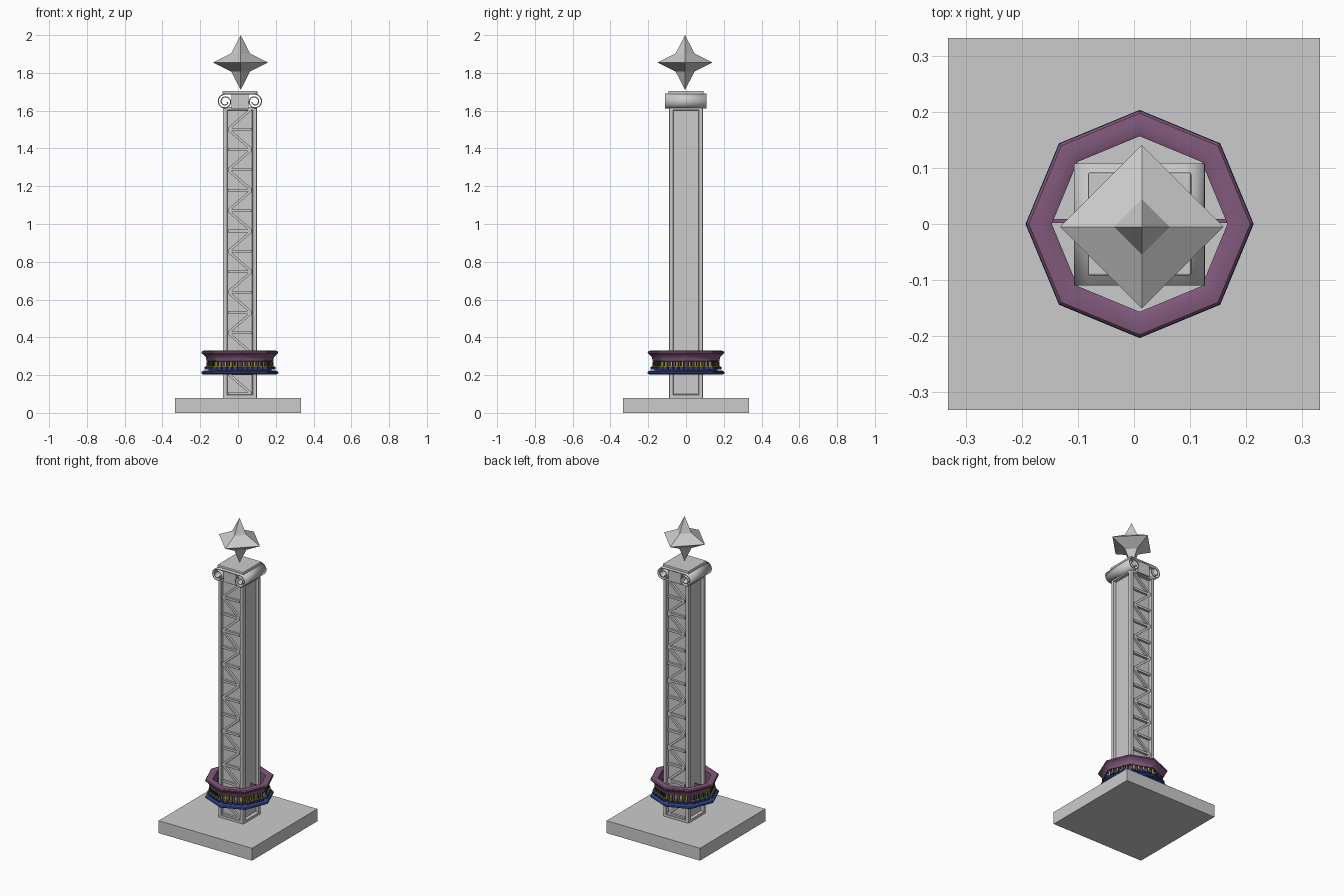
import bpy, bmesh, math
from mathutils import Matrix, Vector

if "Cube" in bpy.data.objects:
    bpy.data.objects.remove(bpy.data.objects["Cube"])

CX = 0.01  # the tower stands slightly right of the plinth centre


def material(name, rgb):
    m = bpy.data.materials.new(name)
    m.diffuse_color = (*rgb, 1)
    m.use_nodes = True
    m.node_tree.nodes["Principled BSDF"].inputs["Base Color"].default_value = m.diffuse_color
    return m


purple = material("purple", (0.22, 0.10, 0.20))
navy = material("navy", (0.03, 0.06, 0.25))
yellow = material("yellow", (0.45, 0.45, 0.06))
dark = material("dark", (0.04, 0.04, 0.05))


def finish(name, bm, mat=None, smooth=None):
    bmesh.ops.recalc_face_normals(bm, faces=bm.faces)
    me = bpy.data.meshes.new(name)
    bm.to_mesh(me)
    bm.free()
    ob = bpy.data.objects.new(name, me)
    bpy.context.collection.objects.link(ob)
    if mat:
        me.materials.append(mat)
    if smooth:
        bpy.ops.object.select_all(action='DESELECT')
        ob.select_set(True)
        bpy.context.view_layer.objects.active = ob
        bpy.ops.object.shade_smooth_by_angle(angle=math.radians(smooth))
    return ob


def add_box(bm, centre, size, rot=Matrix.Identity(4)):
    m = rot @ Matrix.Translation(centre) @ Matrix.Diagonal((*size, 1))
    return bmesh.ops.create_cube(bm, size=1, matrix=m)["verts"]


def box(name, centre, size, mat=None, bevel=0):
    bm = bmesh.new()
    add_box(bm, centre, size)
    if bevel:
        bmesh.ops.bevel(bm, geom=bm.edges[:], offset=bevel, segments=2, affect='EDGES', profile=0.5)
    return finish(name, bm, mat)


def octagon_ring(name, profile, mat):
    """Sweep a closed (radius, z) profile round eight sides."""
    bm = bmesh.new()
    rings = []
    for i in range(8):
        a = math.radians(45 * i)
        rings.append([bm.verts.new((CX + r * math.cos(a), r * math.sin(a), z)) for r, z in profile])
    n = len(profile)
    for i in range(8):
        p, q = rings[i], rings[(i + 1) % 8]
        for j in range(n):
            k = (j + 1) % n
            bm.faces.new((p[j], q[j], q[k], p[k]))
    return finish(name, bm, mat, 35)


# Plinth
box("plinth", (0, 0, 0.04), (0.665, 0.665, 0.08))

# Square column with sunken panels on all four sides
bm = bmesh.new()
add_box(bm, (CX, 0, 0.85), (0.18, 0.18, 1.54))
bmesh.ops.bevel(bm, geom=[e for e in bm.edges if abs(e.verts[0].co.z - e.verts[1].co.z) > 1],
                offset=0.006, segments=2, affect='EDGES', profile=0.5)
bm.normal_update()
panels = [f for f in bm.faces if abs(f.normal.z) < 0.1 and f.calc_area() > 0.1]
bmesh.ops.inset_individual(bm, faces=panels, thickness=0.022, depth=0)
bmesh.ops.inset_individual(bm, faces=panels, thickness=0.005, depth=-0.018)
finish("column", bm)

# Lattice of rungs and alternating diagonals, front and back
bm = bmesh.new()
z0, z1, count, half = 0.10, 1.61, 14, 0.062
step = (z1 - z0) / count
for side in (-1, 1):
    y = side * 0.08
    for i in range(count + 1):
        add_box(bm, (CX, y, z0 + i * step), (2 * half, 0.014, 0.014))
    for i in range(count):
        slope = -1 if i % 2 == 0 else 1
        rot = Matrix.Translation((CX, y, z0 + (i + 0.5) * step)) @ \
            Matrix.Rotation(-slope * math.atan2(step, 2 * half), 4, 'Y')
        add_box(bm, (0, 0, 0), (math.hypot(step, 2 * half) - 0.012, 0.014, 0.014), rot)
finish("lattice", bm)

# Capital: one ribbon rolled into a scroll at each end
scroll = []
for i in range(45):
    t = i / 44
    a = math.radians(90 - 620 * t)
    r = 0.040 - 0.026 * t
    scroll.append((0.078 + r * math.cos(a), 1.648 + r * math.sin(a)))
path = [(-x, z) for x, z in reversed(scroll)] + scroll
bm = bmesh.new()
rows = [[bm.verts.new((CX + x, y, z)) for x, z in path] for y in (-0.11, 0.108)]
for i in range(len(path) - 1):
    bm.faces.new((rows[0][i], rows[0][i + 1], rows[1][i + 1], rows[1][i]))
ob = finish("capital_scroll", bm, None, 40)
mod = ob.modifiers.new("thickness", 'SOLIDIFY')
mod.thickness = 0.006
mod.offset = 0
box("capital_block", (CX, 0, 1.648), (0.09, 0.20, 0.075))
box("capital_slab", (CX, 0, 1.695), (0.185, 0.185, 0.02), bevel=0.004)

# Four-pointed star finial: stacked diamonds between two tips
bm = bmesh.new()
cx, cy, cz = 0.014, -0.005, 1.855
levels = [(0.05, -0.048), (0.146, 0), (0.05, 0.048)]
rings = [[bm.verts.new((cx + r * math.cos(k * math.pi / 2), cy + r * math.sin(k * math.pi / 2), cz + h))
          for k in range(4)] for r, h in levels]
low = bm.verts.new((cx, cy, 1.71))
top = bm.verts.new((cx, cy, 2.0))
for k in range(4):
    n = (k + 1) % 4
    bm.faces.new((low, rings[0][n], rings[0][k]))
    bm.faces.new((top, rings[2][k], rings[2][n]))
    for p, q in zip(rings, rings[1:]):
        bm.faces.new((p[k], p[n], q[n], q[k]))
finish("star_finial", bm)

# Passenger ring: canopy with back wall, and foot rail
octagon_ring("ring_canopy", [(0.157, 0.325), (0.165, 0.329), (0.185, 0.330), (0.198, 0.328), (0.203, 0.322),
                             (0.202, 0.315), (0.192, 0.307), (0.180, 0.294), (0.177, 0.275), (0.168, 0.272),
                             (0.166, 0.215), (0.157, 0.215)], purple)
octagon_ring("foot_rail", [(0.160, 0.222), (0.190, 0.224), (0.202, 0.219), (0.204, 0.210),
                           (0.196, 0.204), (0.160, 0.204)], navy)

# Seats: four per side, with backs, cushions and restraint bars
backs, cushions, bars = bmesh.new(), bmesh.new(), bmesh.new()
for i in range(8):
    rot = Matrix.Translation((CX, 0, 0)) @ Matrix.Rotation(math.radians(22.5 + 45 * i), 4, 'Z')
    for j in range(4):
        t = (j - 1.5) * 0.031
        add_box(cushions, (0.166, t, 0.236), (0.026, 0.022, 0.012), rot)
        add_box(backs, (0.157, t, 0.256), (0.010, 0.016, 0.034), rot)
        for s in (-1, 1):
            add_box(bars, (0.166, t + s * 0.0075, 0.258), (0.006, 0.004, 0.030), rot)
        add_box(backs, (0.170, t, 0.246), (0.008, 0.020, 0.006), rot)
finish("seat_backs", backs, yellow)
finish("seat_cushions", cushions, navy)
finish("restraint_bars", bars, dark)

# Arms tying the ring to the column
for side, label in ((-1, "left"), (1, "right")):
    box("ring_arm_" + label, (CX + side * 0.12, 0.005, 0.29), (0.085, 0.007, 0.03), purple)
